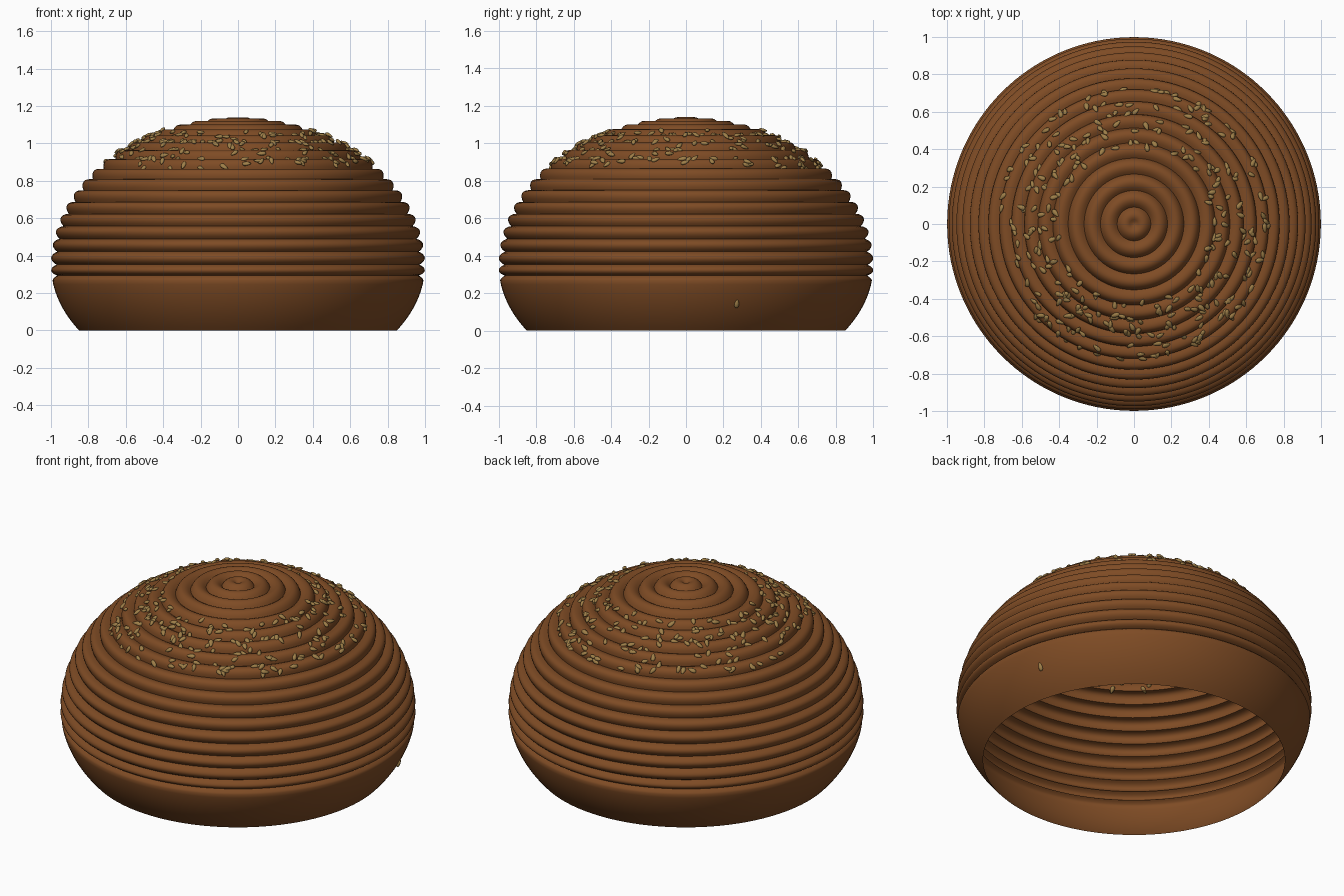
import bpy, bmesh, random
from math import sin, cos, pi, asin, sqrt, radians
from mathutils import Vector, Matrix

random.seed(4)
cube = bpy.data.objects.get("Cube")
if cube:
    bpy.data.objects.remove(cube, do_unlink=True)

MID, UP, DOWN = 0.35, 0.79, 0.664      # widest height and the two half heights
RINGS, START, DEPTH = 18, -0.09, 0.03
STEP = (pi / 2 - START) / RINGS


def material(name, color):
    m = bpy.data.materials.new(name)
    m.use_nodes = True
    m.diffuse_color = color
    bsdf = m.node_tree.nodes["Principled BSDF"]
    bsdf.inputs["Base Color"].default_value = color
    bsdf.inputs["Roughness"].default_value = 0.7
    return m


def make_object(name, bm, mat, angle):
    me = bpy.data.meshes.new(name)
    bm.to_mesh(me)
    bm.free()
    me.materials.append(mat)
    ob = bpy.data.objects.new(name, me)
    bpy.context.collection.objects.link(ob)
    bpy.ops.object.select_all(action='DESELECT')
    ob.select_set(True)
    bpy.context.view_layer.objects.active = ob
    bpy.ops.object.shade_smooth_by_angle(angle=radians(angle))
    return ob


def surface(t):
    """Radius and height of the ridged dome at profile angle t, with its normal."""
    n = Vector((cos(t) * UP, sin(t))).normalized()
    if t < START:
        inset = DEPTH * max(0, 1 - (START - t) / 0.04) ** 2
    else:
        f = ((t - START) / STEP) % 1
        inset = DEPTH * (1 - sin(pi * f) ** 0.8)
    h = UP if t > 0 else DOWN
    p = Vector((cos(t), MID + h * sin(t))) - n * inset
    return p, n


brown = material("crust brown", (0.21, 0.071, 0.018, 1))
tan = material("seed tan", (0.34, 0.21, 0.065, 1))

# Hollow dome, turned from the ridged profile and open underneath
low = asin(-MID / DOWN)
angles = [low + (START - low) * i / 14 for i in range(14)]
angles += [START - 0.02, START - 0.008]
angles += [START + STEP * (r + k / 8) for r in range(RINGS) for k in range(8)]
angles.sort()
bm = bmesh.new()
profile = [surface(t)[0] for t in angles]
profile[0].y = 0
verts = [bm.verts.new((max(p.x, 0.002), 0, p.y)) for p in profile]
verts.append(bm.verts.new((0, 0, MID + UP - DEPTH * 0.6)))
edges = [bm.edges.new(pair) for pair in zip(verts, verts[1:])]
bmesh.ops.spin(bm, geom=verts + edges, cent=(0, 0, 0), axis=(0, 0, 1),
               angle=2 * pi, steps=128, use_merge=True)
bmesh.ops.remove_doubles(bm, verts=bm.verts, dist=0.0001)
bmesh.ops.recalc_face_normals(bm, faces=bm.faces)
if sum(f.normal.z * f.calc_area() for f in bm.faces) < 0:
    bmesh.ops.reverse_faces(bm, faces=bm.faces)
make_object("ridged_dome", bm, brown, 50)


# Seeds, tapered at one end and laid on the dome
def add_seed(bm, t, turn, spin):
    p, n = surface(t)
    out = Vector((n.x * cos(turn), n.x * sin(turn), n.y))
    pos = Vector((p.x * cos(turn), p.x * sin(turn), p.y)) + out * 0.004
    tilt = Matrix.Rotation(random.uniform(-0.3, 0.3), 4, 'Y')
    lay = out.to_track_quat('Z', 'Y').to_matrix().to_4x4()
    place = Matrix.Translation(pos) @ lay @ Matrix.Rotation(spin, 4, 'Z') @ tilt
    seed = bmesh.ops.create_uvsphere(bm, u_segments=8, v_segments=6, radius=1)["verts"]
    size = random.uniform(0.9, 1.1)
    for v in seed:
        x, y, z = v.co.z, v.co.x, v.co.y
        taper = 1 - 0.35 * x
        v.co = place @ (Vector((x * 0.024, y * taper * 0.0125, z * taper * 0.009)) * size)


bm = bmesh.new()
for i in range(310):
    radius = sqrt(random.uniform(0.41 ** 2, 0.74 ** 2))
    add_seed(bm, pi / 2 - asin(radius), random.uniform(0, 2 * pi), random.uniform(0, 2 * pi))
# One fallen seed low on the side
add_seed(bm, asin((0.145 - MID) / DOWN), 0.288, pi / 2)
make_object("seeds", bm, tan, 60)
